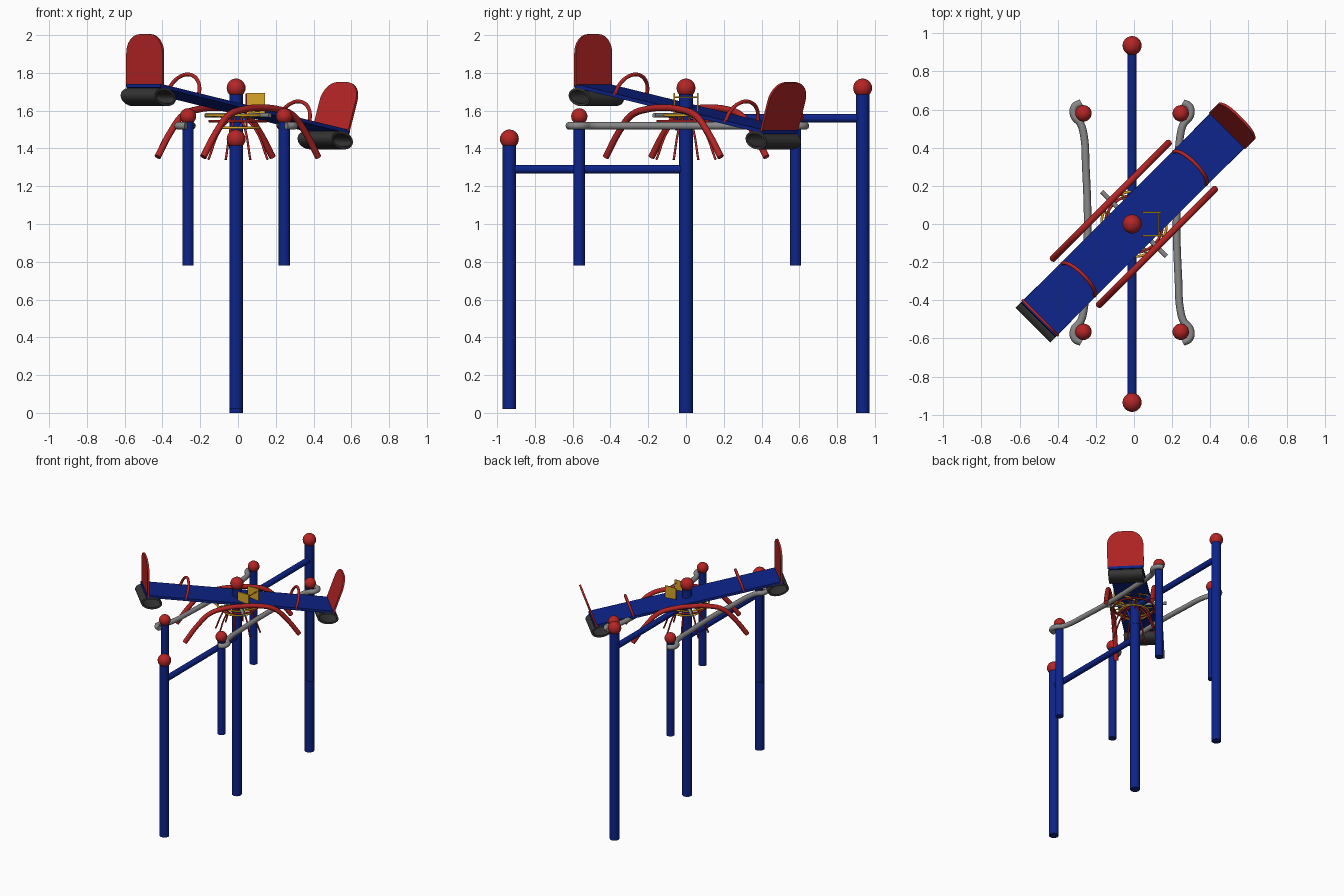
import bpy, bmesh, math
from mathutils import Vector, Matrix

cube = bpy.data.objects.get("Cube")
if cube:
    bpy.data.objects.remove(cube, do_unlink=True)


def material(name, rgb):
    m = bpy.data.materials.new(name)
    m.use_nodes = True
    m.diffuse_color = (*rgb, 1)
    m.node_tree.nodes["Principled BSDF"].inputs["Base Color"].default_value = (*rgb, 1)
    return m


BLUE = material("deep blue", (0.004, 0.017, 0.25))
RED = material("red", (0.46, 0.018, 0.018))
GREY = material("steel grey", (0.25, 0.25, 0.25))
BLACK = material("dark rubber", (0.035, 0.035, 0.035))
YELLOW = material("yellow", (0.70, 0.38, 0.02))
BRIGHT = material("bright blue", (0.02, 0.04, 0.75))
BOARD = (Matrix.Translation((0, 0, 1.61)) @ Matrix.Rotation(math.radians(45), 4, 'Z')
         @ Matrix.Rotation(math.radians(9.8), 4, 'Y'))
LEVEL = Matrix.Rotation(math.radians(45), 4, 'Z')


def finish(name, bm, mat, matrix=None, smooth=True):
    bmesh.ops.recalc_face_normals(bm, faces=bm.faces)
    if matrix:
        bm.transform(matrix)
    me = bpy.data.meshes.new(name)
    bm.to_mesh(me)
    bm.free()
    me.materials.append(mat)
    ob = bpy.data.objects.new(name, me)
    bpy.context.collection.objects.link(ob)
    if smooth:
        bpy.ops.object.select_all(action='DESELECT')
        ob.select_set(True)
        bpy.context.view_layer.objects.active = ob
        bpy.ops.object.shade_smooth_by_angle(angle=math.radians(40))
    return ob


def rod(name, a, b, r, mat, matrix=None, sides=20):
    a, b = Vector(a), Vector(b)
    d = b - a
    bm = bmesh.new()
    bmesh.ops.create_cone(bm, cap_ends=True, segments=sides, radius1=r, radius2=r, depth=d.length)
    bm.transform(Matrix.Translation((a + b) / 2) @ d.to_track_quat('Z', 'Y').to_matrix().to_4x4())
    finish(name, bm, mat, matrix)


def ball(name, centre, r):
    bm = bmesh.new()
    bmesh.ops.create_uvsphere(bm, u_segments=24, v_segments=14, radius=r)
    finish(name, bm, RED, Matrix.Translation(centre))


def box(name, size, centre, mat, matrix=Matrix()):
    bm = bmesh.new()
    bmesh.ops.create_cube(bm, size=1)
    bm.transform(Matrix.Translation(centre) @ Matrix.Diagonal((*size, 1)))
    finish(name, bm, mat, matrix, False)


def tube(name, points, r, mat, matrix=None, closed=False):
    """Round tube through points, smoothed as a spline and turned into a mesh."""
    cu = bpy.data.curves.new(name, 'CURVE')
    cu.dimensions = '3D'
    cu.bevel_depth, cu.bevel_resolution, cu.resolution_u = r, 3, 6
    cu.use_fill_caps = True
    sp = cu.splines.new('BEZIER')
    sp.bezier_points.add(len(points) - 1)
    for bp, p in zip(sp.bezier_points, points):
        bp.co = p
        bp.handle_left_type = bp.handle_right_type = 'AUTO'
    sp.use_cyclic_u = closed
    tmp = bpy.data.objects.new(name + "_path", cu)
    bpy.context.collection.objects.link(tmp)
    me = bpy.data.meshes.new_from_object(tmp.evaluated_get(bpy.context.evaluated_depsgraph_get()))
    bpy.data.objects.remove(tmp, do_unlink=True)
    bm = bmesh.new()
    bm.from_mesh(me)
    bpy.data.meshes.remove(me)
    bm.verts.ensure_lookup_table()
    finish(name, bm, mat, matrix)


# Tall posts with ball caps
CX = -0.01
for label, y, z0, z1 in (("front", -0.935, 0.02, 1.45), ("centre", 0, 0, 1.72), ("back", 0.935, 0, 1.72)):
    rod(label + "_post", (CX, y, z0), (CX, y, z1), 0.036, BLUE)
    ball(label + "_post_cap", (CX, y, z1), 0.05)
rod("centre_stub_cap_post", (CX, 0, 1.4), (CX, 0, 1.5), 0.037, BLUE)

# Crossbars between the tall posts
rod("front_crossbar", (CX, -0.935, 1.29), (CX, 0, 1.29), 0.023, BLUE)
rod("back_crossbar", (CX, 0, 1.56), (CX, 0.935, 1.56), 0.023, BLUE)

# Short side posts and the hooked hand rails
for side, px, sx in (("right", -0.265, -1), ("left", 0.245, 1)):
    for end, py in (("front", -0.565), ("back", 0.58)):
        rod(f"{side}_{end}_short_post", (px, py, 0.78), (px, py, 1.56), 0.03, BLUE)
        ball(f"{side}_{end}_short_cap", (px, py, 1.57), 0.043)
    half = [(0.01, 0.625), (0.046, 0.605), (0.05, 0.56), (0.015, 0.515), (-0.003, 0.45), (-0.012, 0.3)]
    path = [(px + sx * o, y + 0.01, 1.52) for o, y in half]
    path.append((px - sx * 0.022, 0, 1.52))
    path += [(px + sx * o, -y + 0.005, 1.52) for o, y in reversed(half)]
    tube(side + "_hand_rail", path, 0.02, GREY)

# Tilting board
box("seesaw_board", (1.44, 0.255, 0.02), (0, 0, 0), BLUE, BOARD)


def seat_back(name, s):
    w, h, r = 0.135, 0.275, 0.1
    outline = [(-w, 0), (w, 0)]
    for cx, start in ((w - r, 0), (r - w, 90)):
        for i in range(9):
            a = math.radians(start + i * 90 / 8)
            outline.append((cx + r * math.cos(a), h - r + r * math.sin(a)))
    bm = bmesh.new()
    f = bm.faces.new([bm.verts.new((-0.007, y, z)) for y, z in outline])
    ext = bmesh.ops.extrude_face_region(bm, geom=[f])
    bmesh.ops.translate(bm, vec=(0.014, 0, 0),
                        verts=[v for v in ext["geom"] if isinstance(v, bmesh.types.BMVert)])
    lean = Matrix.Rotation(math.radians(9.8) * s, 4, 'Y')
    finish(name, bm, RED, BOARD @ Matrix.Translation((0.705 * s, 0, 0)) @ lean)


def bumper(name, s):
    """Hollow oval rubber roll lying across the board."""
    n, bm = 28, bmesh.new()
    loops = []
    for y, k in ((-0.128, 1), (0.128, 1), (0.128, 0.014), (-0.128, 0.014)):
        rx, rz = (0.08, 0.047) if k == 1 else (0.08 - k, 0.047 - k)
        loops.append([bm.verts.new((rx * math.cos(t), y, rz * math.sin(t)))
                      for t in (math.tau * i / n for i in range(n))])
    for a, b in zip(loops, loops[1:] + loops[:1]):
        for i in range(n):
            j = (i + 1) % n
            bm.faces.new((a[i], a[j], b[j], b[i]))
    finish(name, bm, BLACK, BOARD @ Matrix.Translation((0.672 * s, 0, -0.053)))


# Seats, bumpers and hand hoops at both ends
for end, s in (("low", 1), ("high", -1)):
    seat_back(end + "_seat_back", s)
    bumper(end + "_bumper", s)
    hoop = [(0.42 * s + 0.018 * math.sin(t), 0.12 * math.cos(t), 0.115 * math.sin(t))
            for t in (math.pi * i / 8 for i in range(9))]
    tube(end + "_hand_hoop", hoop, 0.01, RED, BOARD)

# Bowed side guards, level and parallel to the board
bow = [(0.43, 1.355), (0.33, 1.49), (0.24, 1.575), (0.12, 1.608)]
for side, y in (("right", 0.172), ("left", -0.17)):
    pts = [(-s, y, z) for s, z in bow] + [(0, y, 1.615)] + [(s, y, z) for s, z in reversed(bow)]
    tube(side + "_side_guard", pts, 0.018, RED, LEVEL)

# Pivot bracket: upright cheek plates with a frame around them
for side, y in (("front", -0.062), ("back", 0.062)):
    box(side + "_pivot_cheek", (0.095, 0.008, 0.13), (0.095, y, 1.628), YELLOW)
    rod(side + "_pivot_edge", (0.045, y, 1.5), (0.045, y, 1.69), 0.004, RED, sides=8)
rod("pivot_pin", (0.13, -0.062, 1.67), (0.13, 0.062, 1.67), 0.004, YELLOW, sides=8)
rod("pivot_axle", (-0.17, 0.17, 1.575), (0.17, -0.17, 1.575), 0.012, GREY)
rod("pivot_lever", (0, -0.05, 1.5), (0.05, -0.05, 1.57), 0.008, BRIGHT, sides=10)

# Basket of rings and splayed prongs under the pivot
for name, r, z, mat in (("upper_ring", 0.17, 1.575, YELLOW), ("middle_ring", 0.15, 1.545, RED),
                        ("lower_ring", 0.11, 1.51, YELLOW)):
    ring = [(r * math.cos(t), r * math.sin(t), z) for t in (math.tau * i / 12 for i in range(12))]
    tube(name, ring, 0.007, mat, None, True)
for i in range(8):
    t = math.tau * (i + 0.5) / 8
    c, s = math.cos(t), math.sin(t)
    tube(f"prong_{i + 1}", [(0.04 * c, 0.04 * s, 1.56), (0.1 * c, 0.1 * s, 1.5),
                            (0.17 * c, 0.17 * s, 1.34)], 0.006, RED)
    rod(f"basket_spoke_{i + 1}", (0.03 * c, 0.03 * s, 1.56), (0.17 * c, 0.17 * s, 1.575), 0.005, YELLOW, sides=8)
